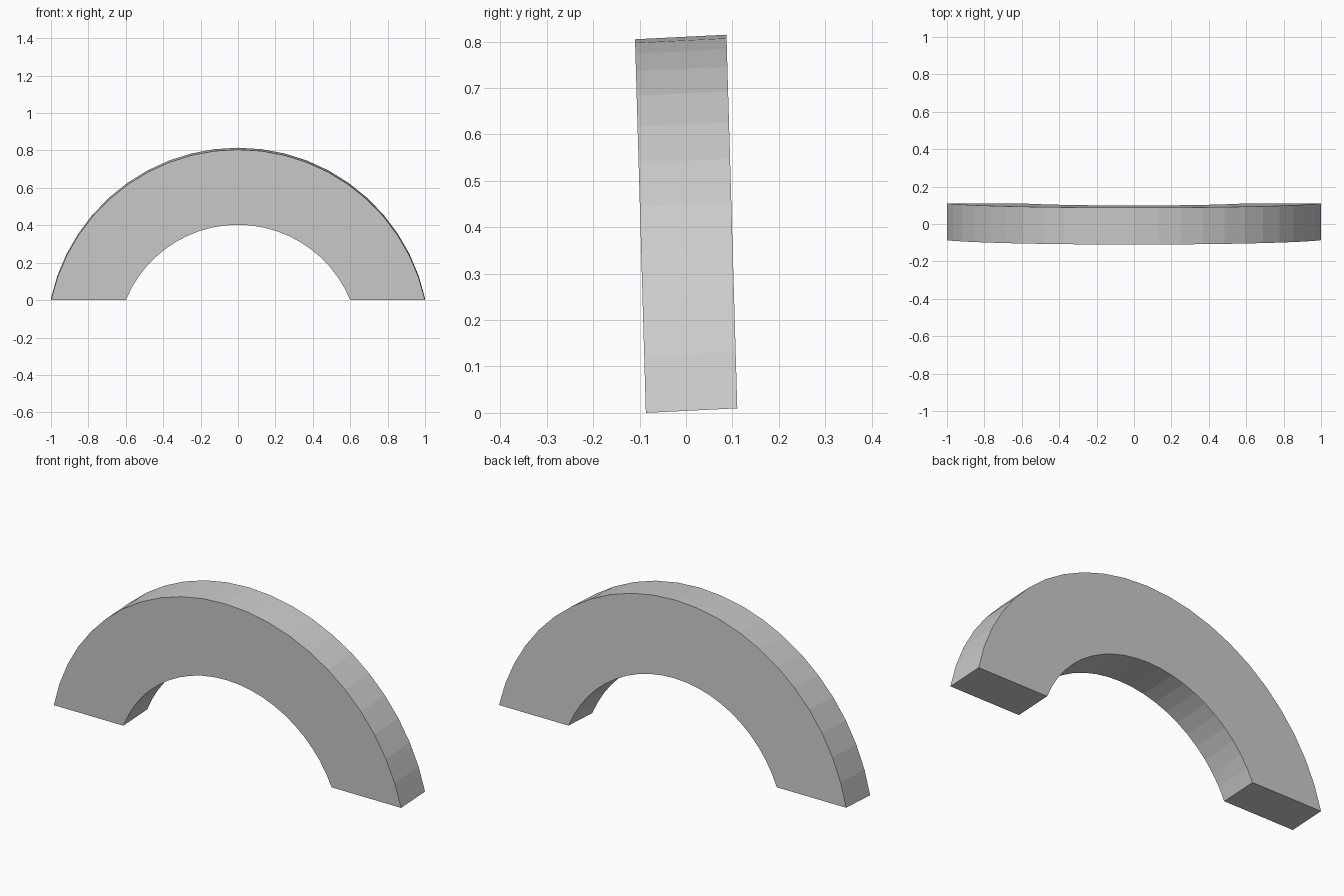
import bpy, bmesh, math

if "Cube" in bpy.data.objects:
    bpy.data.objects.remove(bpy.data.objects["Cube"])

SEGMENTS = 22


def arc(half_width, height):
    """Points of a shallow circular arch from right foot to left foot."""
    r = (half_width ** 2 + height ** 2) / (2 * height)
    zc = height - r
    a = math.atan2(half_width, -zc)
    return [(r * math.sin(a - 2 * a * i / SEGMENTS),
             zc + r * math.cos(a - 2 * a * i / SEGMENTS))
            for i in range(SEGMENTS + 1)]


def place(x, y, z):
    """Slight backward-to-forward lean of the whole arch."""
    return (x, y + 0.012 - 0.029 * z, z + 0.05 * (y + 0.0985))


# Arch: quad sections swept between outer and inner curves
bm = bmesh.new()
rings = []
for (xo, zo), (xi, zi) in zip(arc(1.0, 0.805), arc(0.6, 0.403)):
    rings.append([bm.verts.new(place(x, y, z)) for x, y, z in
                  ((xo, -0.0985, zo), (xo, 0.0985, zo),
                   (xi, 0.0985, zi), (xi, -0.0985, zi))])
for a, b in zip(rings, rings[1:]):
    for j in range(4):
        k = (j + 1) % 4
        bm.faces.new((a[j], a[k], b[k], b[j]))
# Flat feet
bm.faces.new(rings[0])
bm.faces.new(rings[-1])
bmesh.ops.recalc_face_normals(bm, faces=bm.faces)

mesh = bpy.data.meshes.new("arch")
bm.to_mesh(mesh)
bm.free()
bpy.context.collection.objects.link(bpy.data.objects.new("arch", mesh))
